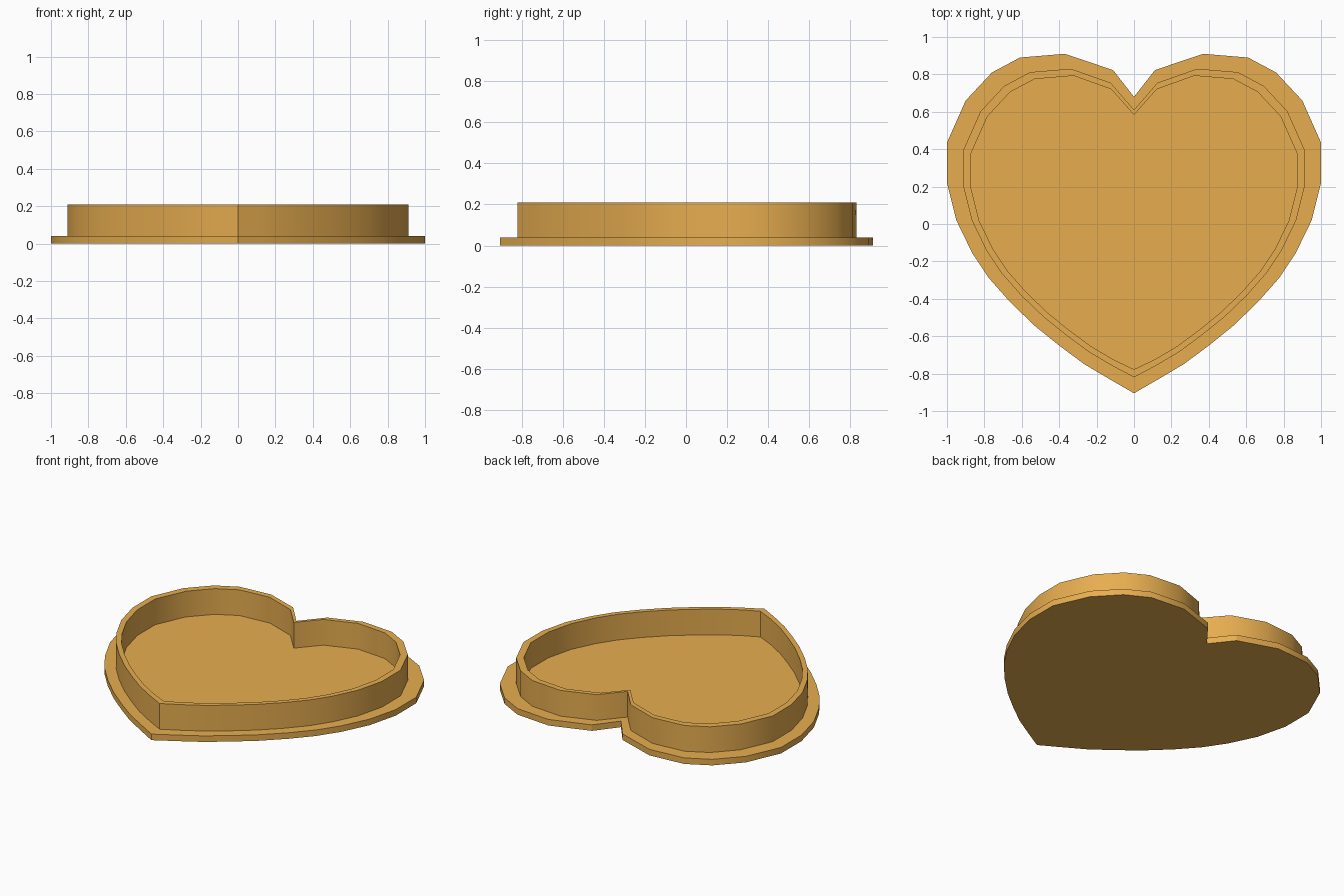
import bpy, bmesh, math

if "Cube" in bpy.data.objects:
    bpy.data.objects.remove(bpy.data.objects["Cube"])

# Right half of the heart between the notch shoulder and the bottom tip
SIDE = [(0.37, 0.91), (0.61, 0.89), (0.76, 0.81), (0.90, 0.66), (1.0, 0.435),
        (1.0, 0.22), (0.95, 0.02), (0.865, -0.155), (0.775, -0.29),
        (0.66, -0.42), (0.53, -0.545), (0.40, -0.65), (0.265, -0.75), (0.13, -0.83)]


def heart(scale, notch, shoulder, tip):
    """Closed mirrored heart outline, counter-clockwise from the tip."""
    half = [shoulder] + [(x * scale, y * scale) for x, y in SIDE]
    left = [(-x, y) for x, y in half]
    return [(0, tip)] + half[::-1] + [(0, notch)] + left


flange = heart(1.0, 0.68, (0.112, 0.823), -0.905)
wall_out = heart(0.912, 0.61, (0.125, 0.755), -0.82)
wall_in = heart(0.871, 0.583, (0.121, 0.72), -0.777)

# Outline and height of every step: base, flange, wall, rim, tray floor
steps = [(flange, 0.0), (flange, 0.04), (wall_out, 0.04),
         (wall_out, 0.21), (wall_in, 0.21), (wall_in, 0.04)]

bm = bmesh.new()
rings = [[bm.verts.new((x, y, z)) for x, y in pts] for pts, z in steps]
for a, b in zip(rings, rings[1:]):
    n = len(a)
    for i in range(n):
        j = (i + 1) % n
        bm.faces.new((a[i], a[j], b[j], b[i]))
bm.faces.new(rings[0][::-1])   # underside
bm.faces.new(rings[-1])        # tray floor
bmesh.ops.recalc_face_normals(bm, faces=bm.faces)

mesh = bpy.data.meshes.new("heart_tray")
bm.to_mesh(mesh)
bm.free()
tray = bpy.data.objects.new("heart_tray", mesh)
bpy.context.collection.objects.link(tray)

# Orange finish, smooth walls with sharp rims
mat = bpy.data.materials.new("orange")
mat.diffuse_color = (0.8, 0.42, 0.08, 1)
mat.use_nodes = True
mat.node_tree.nodes["Principled BSDF"].inputs["Base Color"].default_value = mat.diffuse_color
mesh.materials.append(mat)
bpy.context.view_layer.objects.active = tray
tray.select_set(True)
bpy.ops.object.shade_smooth_by_angle(angle=math.radians(32))
